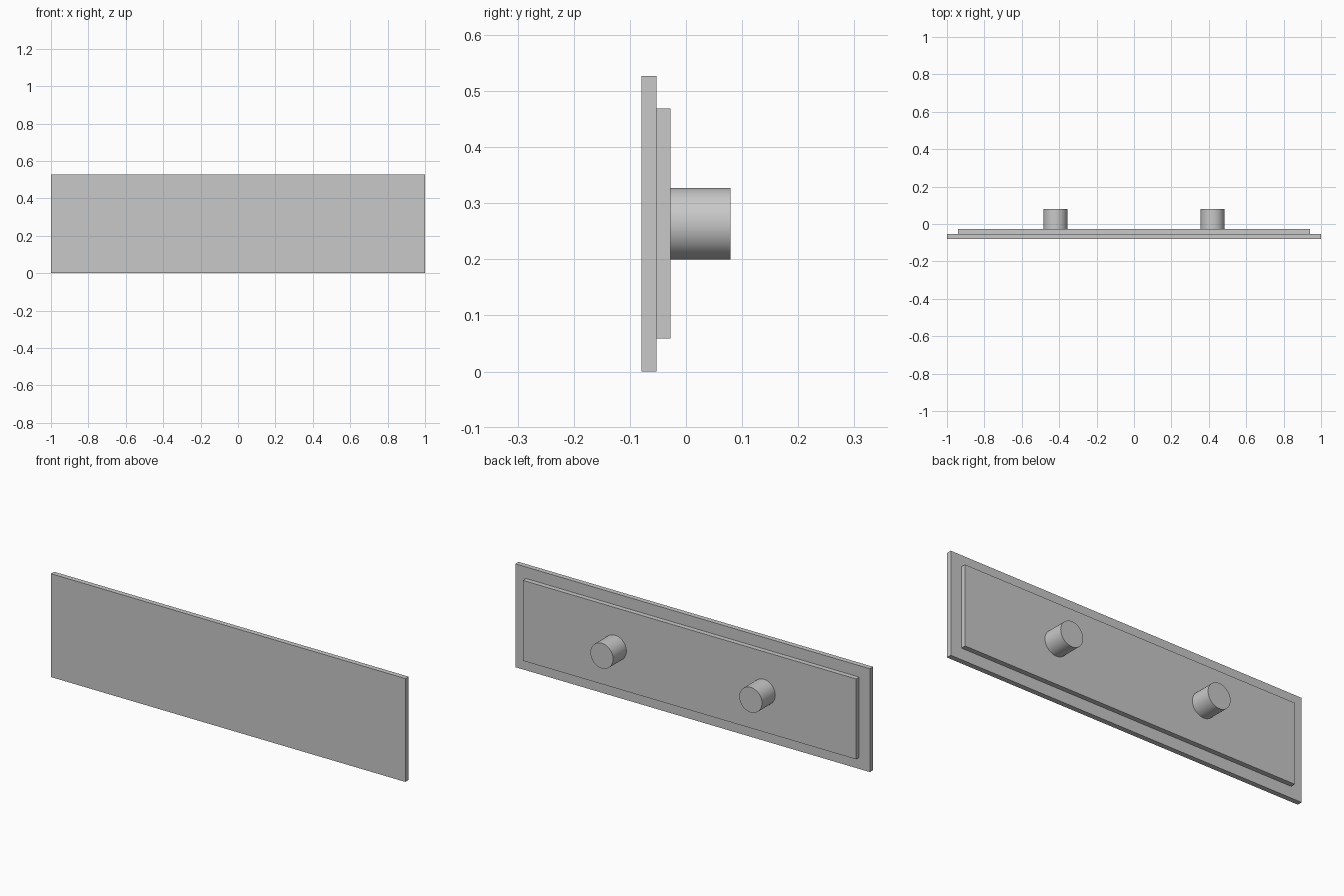
import bpy
import math

if "Cube" in bpy.data.objects:
    bpy.data.objects.remove(bpy.data.objects["Cube"], do_unlink=True)

GREY = (0.58, 0.58, 0.58, 1)
grey = bpy.data.materials.new("plain grey")
grey.use_nodes = True
grey.diffuse_color = GREY
grey.node_tree.nodes["Principled BSDF"].inputs["Base Color"].default_value = GREY

HEIGHT = 0.527
MID_Z = HEIGHT / 2


def add_plate(name, width, height, y0, y1):
    bpy.ops.mesh.primitive_cube_add(size=1, location=(0, (y0 + y1) / 2, MID_Z))
    plate = bpy.context.object
    plate.name = name
    plate.scale = (width, y1 - y0, height)
    bpy.ops.object.transform_apply(location=False, rotation=False, scale=True)
    plate.data.materials.append(grey)


def add_peg(name, x, radius, y0, y1):
    bpy.ops.mesh.primitive_cylinder_add(
        vertices=64, radius=radius, depth=y1 - y0,
        location=(x, (y0 + y1) / 2, MID_Z), rotation=(math.pi / 2, 0, 0))
    peg = bpy.context.object
    peg.name = name
    peg.data.materials.append(grey)
    bpy.ops.object.shade_smooth_by_angle(angle=math.radians(30))


# Front panel and the smaller panel behind it
add_plate("front_plate", 2.0, HEIGHT, -0.079, -0.053)
add_plate("back_plate", 1.88, 0.41, -0.053, -0.028)

# Two round mounting pegs on the back
for side, x in (("left", 0.42), ("right", -0.42)):
    add_peg(side + "_peg", x, 0.064, -0.028, 0.079)
